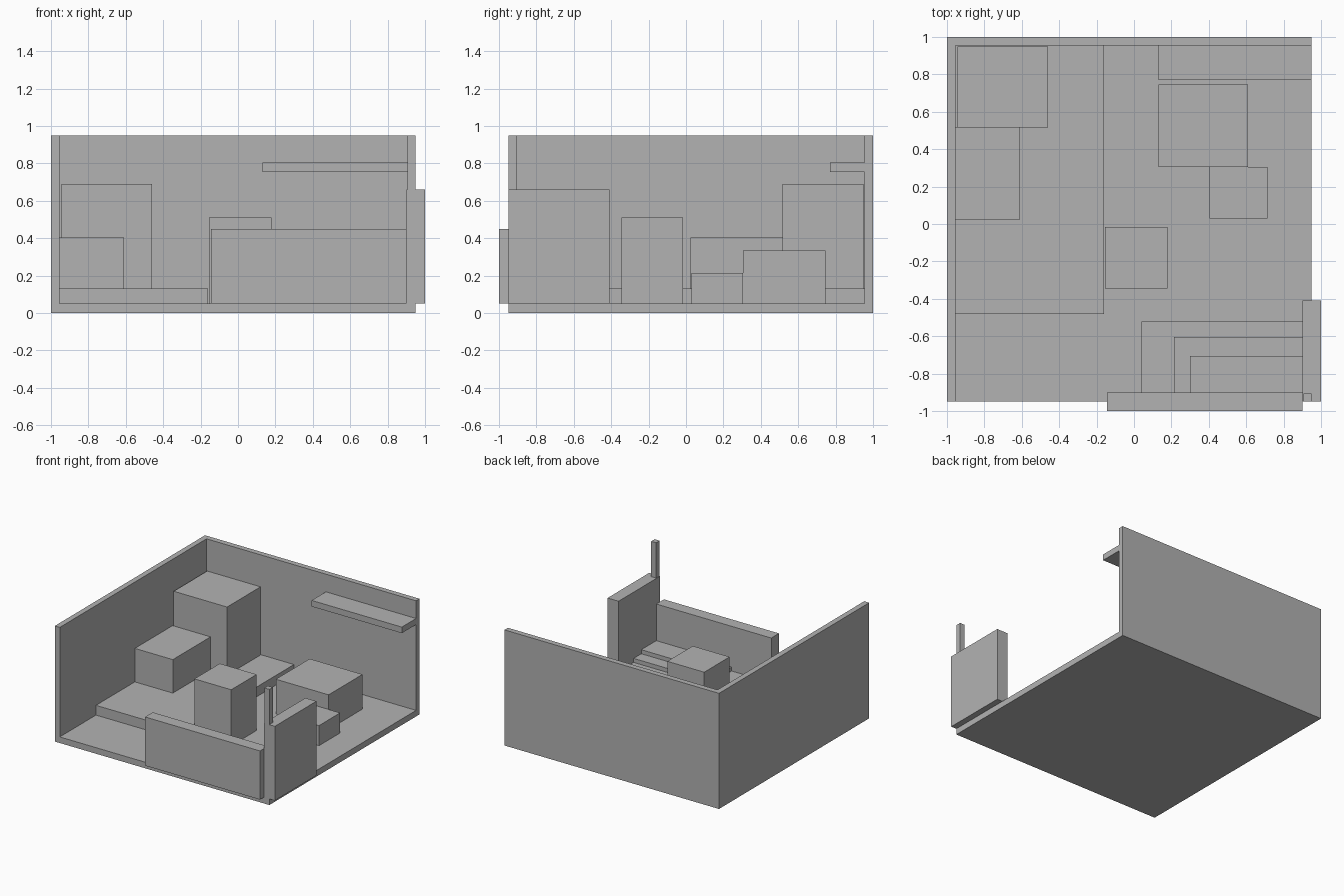
import bpy
from mathutils import Vector

cube = bpy.data.objects.get("Cube")
if cube:
    bpy.data.objects.remove(cube, do_unlink=True)

# One plain grey for the whole room
grey = bpy.data.materials.new("plain_grey")
grey.use_nodes = True
colour = (0.448, 0.448, 0.448, 1)
grey.diffuse_color = colour
grey.node_tree.nodes["Principled BSDF"].inputs["Base Color"].default_value = colour


def box(name, x, y, z):
    """Box spanning the given (low, high) range on each axis."""
    low, high = (Vector(c) for c in zip(x, y, z))
    bpy.ops.mesh.primitive_cube_add(size=1, location=(low + high) / 2)
    obj = bpy.context.object
    obj.name = name
    obj.dimensions = high - low
    bpy.context.view_layer.update()
    bpy.ops.object.transform_apply(location=False, rotation=False, scale=True)
    obj.data.materials.append(grey)
    return obj


FLOOR = 0.05     # floor top
DECK = 0.13      # platform top
TOP = 0.95       # wall top
INNER = 0.955    # inner wall faces

# Room shell
box("floor", (-1, 0.95), (-0.95, 1), (0, FLOOR))
box("right_wall", (-1, -INNER), (-0.95, 1), (FLOOR, TOP))
box("back_wall", (-INNER, 0.95), (INNER, 1), (FLOOR, TOP))
box("corner_post", (0.905, 0.95), (-0.95, -0.905), (FLOOR, TOP))

# Low panels around the open corner
box("front_panel", (-0.145, 0.9), (-1, -0.9), (FLOOR, 0.45))
box("side_panel", (0.9, 1), (-0.95, -0.41), (FLOOR, 0.66))

# Raised platform and its cabinets
box("platform", (-INNER, -0.16), (-0.48, INNER), (FLOOR, DECK))
box("tall_cabinet", (-0.945, -0.46), (0.515, 0.95), (DECK, 0.69))
box("low_cabinet", (-INNER, -0.61), (0.025, 0.515), (DECK, 0.405))
box("counter", (-0.155, 0.18), (-0.345, -0.015), (FLOOR, 0.51))

# Desk, stool and wall shelf
box("desk", (0.13, 0.61), (0.305, 0.745), (FLOOR, 0.335))
box("stool", (0.405, 0.715), (0.03, 0.305), (FLOOR, 0.215))
box("shelf", (0.13, 0.95), (0.77, INNER), (0.755, 0.805))

# Stacked corner steps
base = FLOOR
for i, (x0, y1) in enumerate([(0.04, -0.52), (0.215, -0.605), (0.3, -0.705)]):
    box(f"corner_step_{i + 1}", (x0, 0.9), (-0.9, y1), (base, base + 0.033))
    base += 0.033
